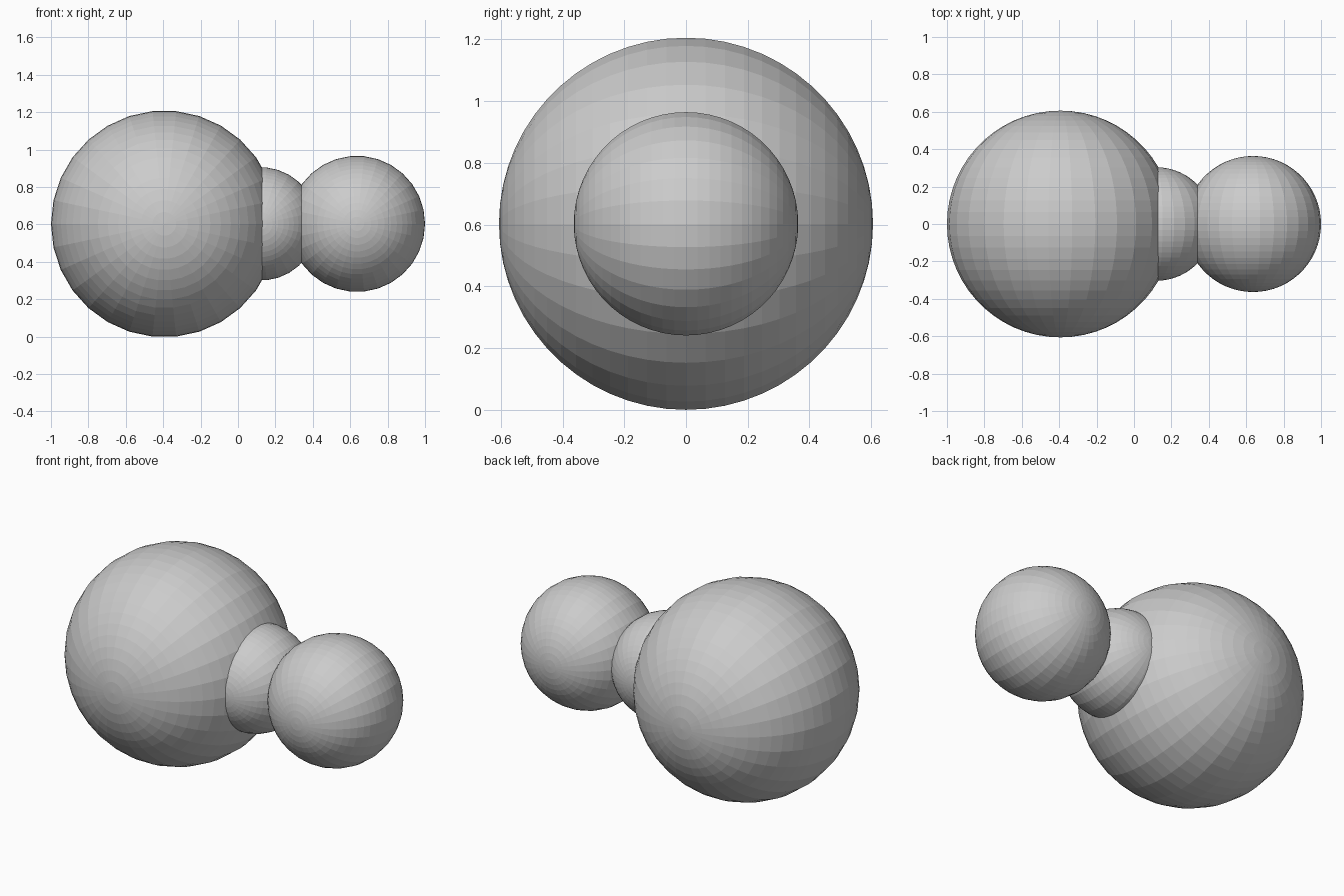
import bpy, bmesh
from math import pi
from mathutils import Matrix

if "Cube" in bpy.data.objects:
    bpy.data.objects.remove(bpy.data.objects["Cube"])

UNIT = 2 / 3.3              # radius of the large ball
HEIGHT = UNIT * 0.9945      # shared centre height


def ball(name, x, radius):
    """Flat-faced 30-sided ball with its poles along y."""
    bm = bmesh.new()
    turn = Matrix.Rotation(pi / 2, 4, 'X') @ Matrix.Rotation(pi / 2, 4, 'Z')
    bmesh.ops.create_uvsphere(bm, u_segments=30, v_segments=30,
                              radius=radius * UNIT, matrix=turn)
    mesh = bpy.data.meshes.new(name)
    bm.to_mesh(mesh)
    bm.free()
    obj = bpy.data.objects.new(name, mesh)
    obj.location = (-1 + (1 + x) * UNIT, 0, HEIGHT)
    bpy.context.collection.objects.link(obj)
    return obj


# Three overlapping balls in a row along x
ball("large_ball", 0, 1)
ball("neck_ball", 0.85, 0.5)
ball("small_ball", 1.7, 0.6)
